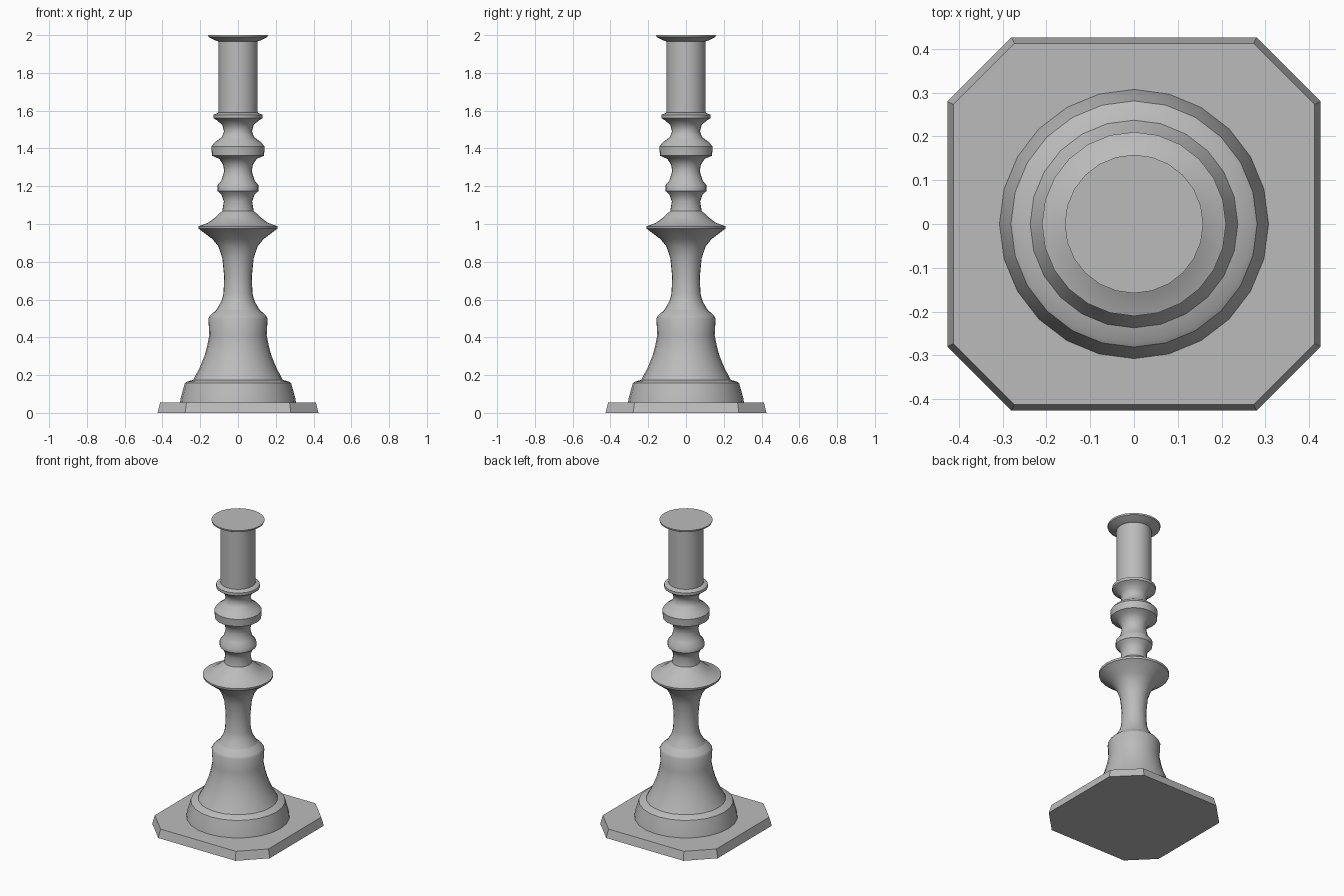
import bpy, bmesh, math

cube = bpy.data.objects.get("Cube")
if cube:
    bpy.data.objects.remove(cube, do_unlink=True)

metal = bpy.data.materials.new("grey_metal")
metal.use_nodes = True
grey = (0.5, 0.5, 0.5, 1)
metal.diffuse_color = grey
metal.node_tree.nodes["Principled BSDF"].inputs["Base Color"].default_value = grey


def loft(name, rings, angle):
    """Join closed rings of equal length into a capped solid."""
    bm = bmesh.new()
    loops = [[bm.verts.new(p) for p in ring] for ring in rings]
    n = len(loops[0])
    for low, high in zip(loops, loops[1:]):
        for i in range(n):
            j = (i + 1) % n
            bm.faces.new((low[i], low[j], high[j], high[i]))
    bm.faces.new(loops[0][::-1])
    bm.faces.new(loops[-1])
    mesh = bpy.data.meshes.new(name)
    bm.to_mesh(mesh)
    bm.free()
    mesh.materials.append(metal)
    obj = bpy.data.objects.new(name, mesh)
    bpy.context.collection.objects.link(obj)
    bpy.ops.object.select_all(action="DESELECT")
    obj.select_set(True)
    bpy.context.view_layer.objects.active = obj
    bpy.ops.object.shade_smooth_by_angle(angle=math.radians(angle))
    return obj


def turned(name, profile, sides=24):
    """Lathe a list of (radius, height) pairs about the z axis."""
    step = math.tau / sides
    return loft(name, [[(r * math.cos(i * step), r * math.sin(i * step), z)
                        for i in range(sides)] for r, z in profile], 40)


def octagon(half, corner, z):
    quarter = [(half, -corner), (half, corner)]
    ring = []
    for _ in range(4):
        ring += [(x, y, z) for x, y in quarter]
        quarter = [(-y, x) for x, y in quarter]
    return ring


# Chamfered square plate with sloping rim
loft("base_plate", [octagon(0.426, 0.28, 0), octagon(0.412, 0.273, 0.055)], 20)

# Bell foot
turned("bell_foot", [
    (0.308, 0.05), (0.303, 0.08), (0.281, 0.158), (0.27, 0.165), (0.237, 0.175),
    (0.205, 0.235), (0.178, 0.3), (0.164, 0.35), (0.152, 0.41), (0.157, 0.5),
    (0.148, 0.515), (0.115, 0.545)])

# Waisted stem ending in a wide drip dish
turned("stem_and_dish", [
    (0.115, 0.545), (0.088, 0.59), (0.077, 0.63), (0.073, 0.72), (0.083, 0.82),
    (0.103, 0.88), (0.135, 0.92), (0.208, 0.975), (0.21, 0.988), (0.16, 1.005),
    (0.12, 1.035), (0.083, 1.07)])

# Small and large knops between narrow necks
turned("knops", [
    (0.083, 1.07), (0.075, 1.12), (0.088, 1.155), (0.109, 1.175), (0.109, 1.205),
    (0.088, 1.23), (0.073, 1.28), (0.079, 1.315), (0.1, 1.345), (0.138, 1.362),
    (0.141, 1.41), (0.123, 1.432), (0.085, 1.46), (0.074, 1.49), (0.083, 1.525),
    (0.113, 1.55), (0.13, 1.56), (0.13, 1.578), (0.104, 1.59)])

# Candle socket with flared lip
turned("socket", [
    (0.104, 1.588), (0.104, 1.967), (0.12, 1.972), (0.156, 1.99), (0.158, 2.0)])
